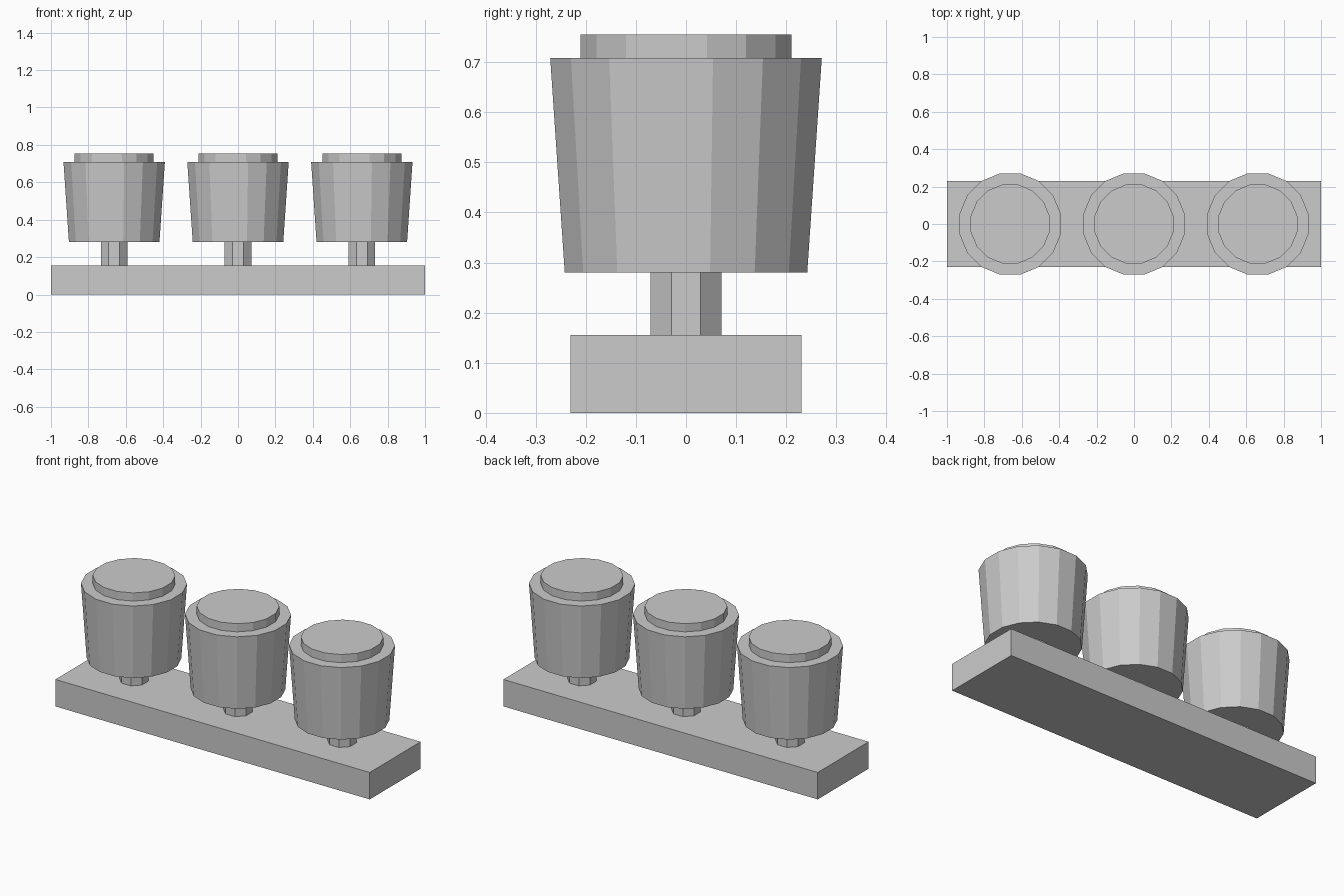
import bpy
from math import cos, pi

cube = bpy.data.objects.get("Cube")
if cube:
    bpy.data.objects.remove(cube, do_unlink=True)

# Single plain grey
grey = bpy.data.materials.new("plain_grey")
grey.use_nodes = True
grey.diffuse_color = (0.6, 0.6, 0.6, 1)
grey.node_tree.nodes["Principled BSDF"].inputs["Base Color"].default_value = (0.6, 0.6, 0.6, 1)


def finish(name):
    obj = bpy.context.object
    obj.name = name
    obj.data.materials.append(grey)
    return obj


def drum(name, x, sides, low, high, z0, z1):
    """Faceted drum with flat sides toward the axes; low and high are half-widths."""
    k = cos(pi / sides)
    bpy.ops.mesh.primitive_cone_add(vertices=sides, radius1=low / k, radius2=high / k,
                                    depth=z1 - z0, location=(x, 0, (z0 + z1) / 2),
                                    rotation=(0, 0, pi / sides))
    return finish(name)


# Base plank
BASE_TOP, CUP_BOTTOM, CUP_TOP, CAP_TOP = 0.155, 0.28, 0.708, 0.755
bpy.ops.mesh.primitive_cube_add(size=1, location=(0, 0, BASE_TOP / 2))
base = finish("base")
base.scale = (2, 0.462, BASE_TOP)

# Three capped cups on octagonal stems
for side, x in (("right", -0.662), ("middle", 0), ("left", 0.662)):
    drum(side + "_stem", x, 8, 0.071, 0.071, BASE_TOP, CUP_BOTTOM)
    drum(side + "_cup", x, 16, 0.242, 0.271, CUP_BOTTOM, CUP_TOP)
    drum(side + "_cap", x, 16, 0.211, 0.211, CUP_TOP, CAP_TOP)
